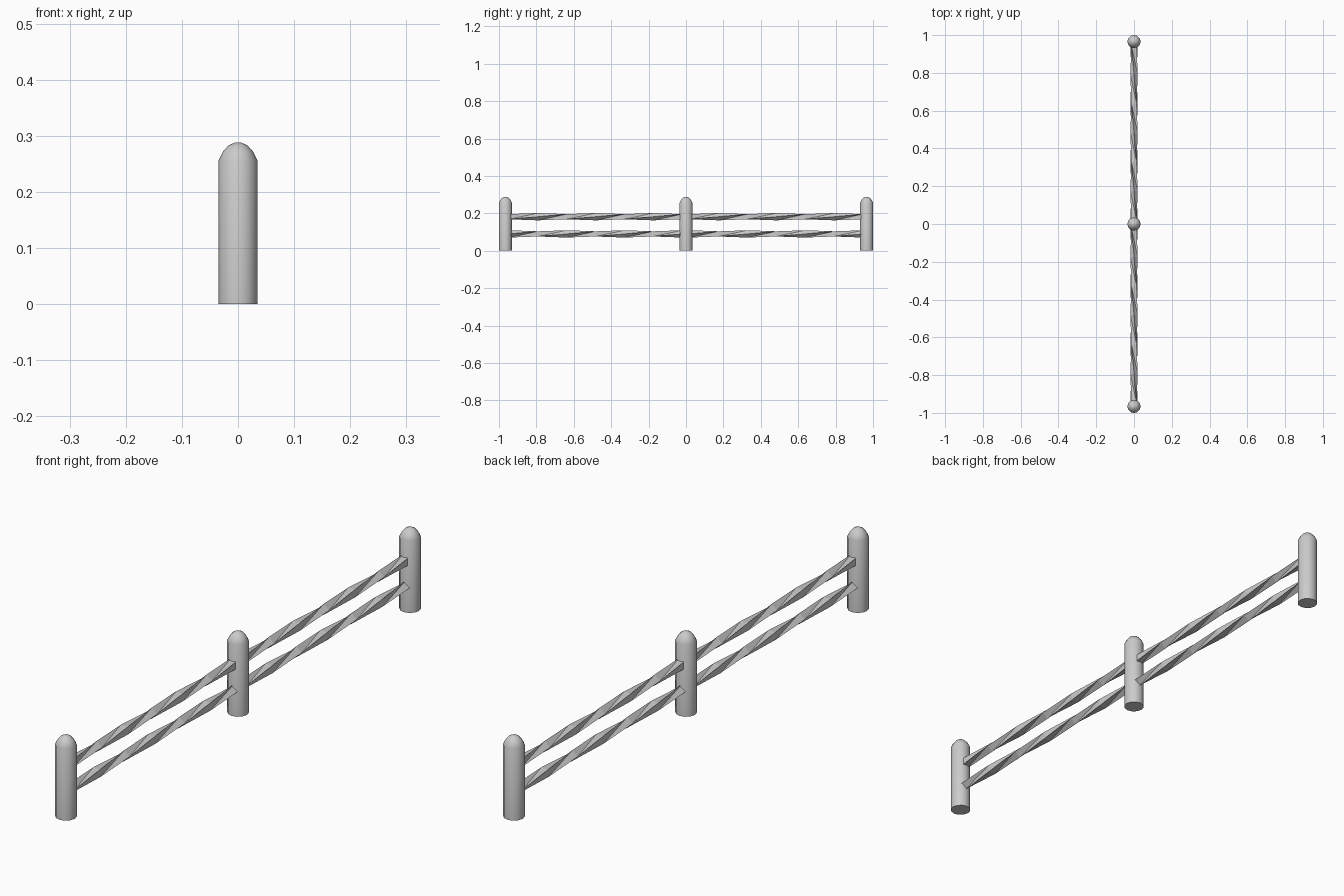
import bpy, bmesh, math

if "Cube" in bpy.data.objects:
    bpy.data.objects.remove(bpy.data.objects["Cube"])

PITCH = 0.966


def make_object(name, bm, smooth=None):
    bmesh.ops.recalc_face_normals(bm, faces=bm.faces)
    mesh = bpy.data.meshes.new(name)
    bm.to_mesh(mesh)
    bm.free()
    ob = bpy.data.objects.new(name, mesh)
    bpy.context.collection.objects.link(ob)
    if smooth:
        bpy.ops.object.select_all(action='DESELECT')
        ob.select_set(True)
        bpy.context.view_layer.objects.active = ob
        bpy.ops.object.shade_smooth_by_angle(angle=math.radians(smooth))
    return ob


def loft(name, rings, smooth=None):
    """Skin a list of closed point rings and cap both ends."""
    bm = bmesh.new()
    loops = [[bm.verts.new(p) for p in ring] for ring in rings]
    n = len(loops[0])
    for a, b in zip(loops, loops[1:]):
        for i in range(n):
            j = (i + 1) % n
            bm.faces.new((a[i], a[j], b[j]))
            bm.faces.new((a[i], b[j], b[i]))
    bm.faces.new(loops[0])
    bm.faces.new(loops[-1])
    return make_object(name, bm, smooth)


# Round posts with domed tops
def post(name, y, sides=12):
    profile = [(0.035, 0.0), (0.035, 0.256), (0.027, 0.272),
               (0.017, 0.283), (0.006, 0.288)]
    rings = [[(r * math.cos(2 * math.pi * i / sides),
               y + r * math.sin(2 * math.pi * i / sides), z)
              for i in range(sides)] for r, z in profile]
    loft(name, rings, 50)


# Square rails twisted an eighth turn per segment
def rail(name, y0, y1, z, phase, segs=6, r=0.0195):
    rings = []
    for s in range(segs + 1):
        y = y0 + (y1 - y0) * s / segs
        turn = phase + s * math.pi / 4
        rings.append([(r * math.cos(turn + k * math.pi / 2), y,
                       z + r * math.sin(turn + k * math.pi / 2))
                      for k in range(4)])
    loft(name, rings)


for label, y in (("front", -PITCH), ("middle", 0), ("back", PITCH)):
    post(label + "_post", y)

for label, y in (("front", -PITCH), ("back", 0)):
    rail(label + "_upper_rail", y + 0.02, y + PITCH - 0.02, 0.182, math.pi / 4)
    rail(label + "_lower_rail", y + 0.02, y + PITCH - 0.02, 0.090, 0)
